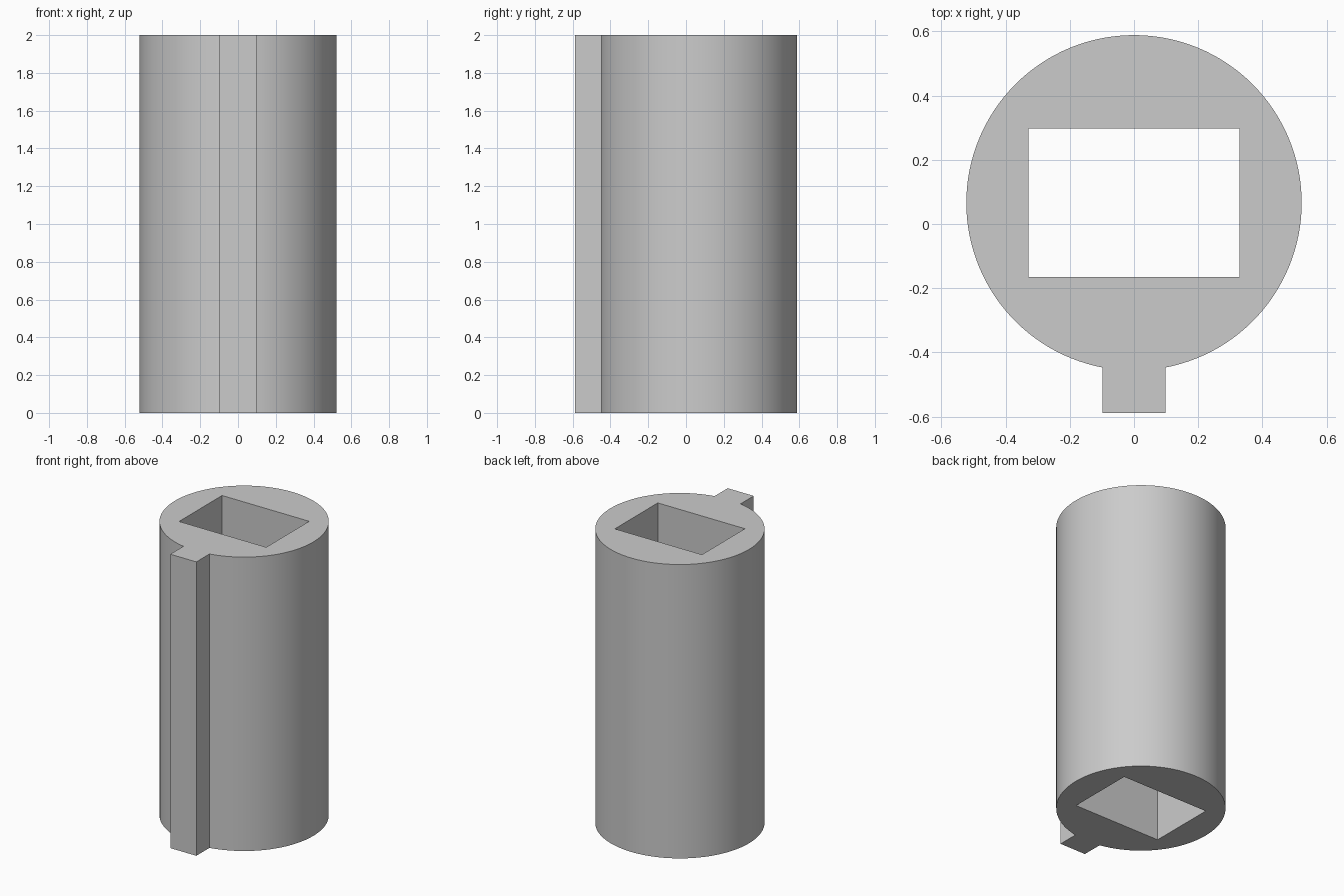
import bpy
import bmesh
from math import asin, cos, sin, pi, radians

cube = bpy.data.objects.get("Cube")
if cube:
    bpy.data.objects.remove(cube, do_unlink=True)

HEIGHT = 2.0
RADIUS = 0.522
CENTRE_Y = 0.066
KEY_HALF, KEY_FRONT = 0.098, -0.588
HOLE_X, HOLE_Y = 0.328, 0.231
SEGMENTS = 120

# Plain grey material
grey = bpy.data.materials.new("light_grey")
grey.use_nodes = True
colour = (0.6, 0.6, 0.6, 1.0)
grey.diffuse_color = colour
grey.node_tree.nodes["Principled BSDF"].inputs["Base Color"].default_value = colour

# Outline: round body, running from one side of the key to the other
gap = asin(KEY_HALF / RADIUS)
start, sweep = -pi / 2 + gap, 2 * (pi - gap)
outline = []
for i in range(SEGMENTS + 1):
    a = start + sweep * i / SEGMENTS
    outline.append((RADIUS * cos(a), CENTRE_Y + RADIUS * sin(a)))
# Square key on the front
outline += [(-KEY_HALF, KEY_FRONT), (KEY_HALF, KEY_FRONT)]

# Rectangular through hole
hole = [(sx * HOLE_X, CENTRE_Y + sy * HOLE_Y)
        for sx, sy in ((-1, -1), (1, -1), (1, 1), (-1, 1))]

bm = bmesh.new()


def add_loop(points):
    verts = [bm.verts.new((x, y, 0)) for x, y in points]
    return [bm.edges.new((v, verts[i - 1])) for i, v in enumerate(verts)]


# Fill between the two loops and extrude into a solid
edges = add_loop(outline) + add_loop(hole)
bmesh.ops.triangle_fill(bm, edges=edges, use_beauty=True)
result = bmesh.ops.extrude_face_region(bm, geom=bm.faces[:], use_keep_orig=True)
top = [g for g in result["geom"] if isinstance(g, bmesh.types.BMVert)]
bmesh.ops.translate(bm, verts=top, vec=(0, 0, HEIGHT))
bmesh.ops.recalc_face_normals(bm, faces=bm.faces[:])

mesh = bpy.data.meshes.new("keyed_sleeve")
bm.to_mesh(mesh)
bm.free()
mesh.materials.append(grey)
sleeve = bpy.data.objects.new("keyed_sleeve", mesh)
bpy.context.collection.objects.link(sleeve)

# Smooth round wall, sharp corners
bpy.ops.object.select_all(action="DESELECT")
sleeve.select_set(True)
bpy.context.view_layer.objects.active = sleeve
bpy.ops.object.shade_smooth_by_angle(angle=radians(30))
